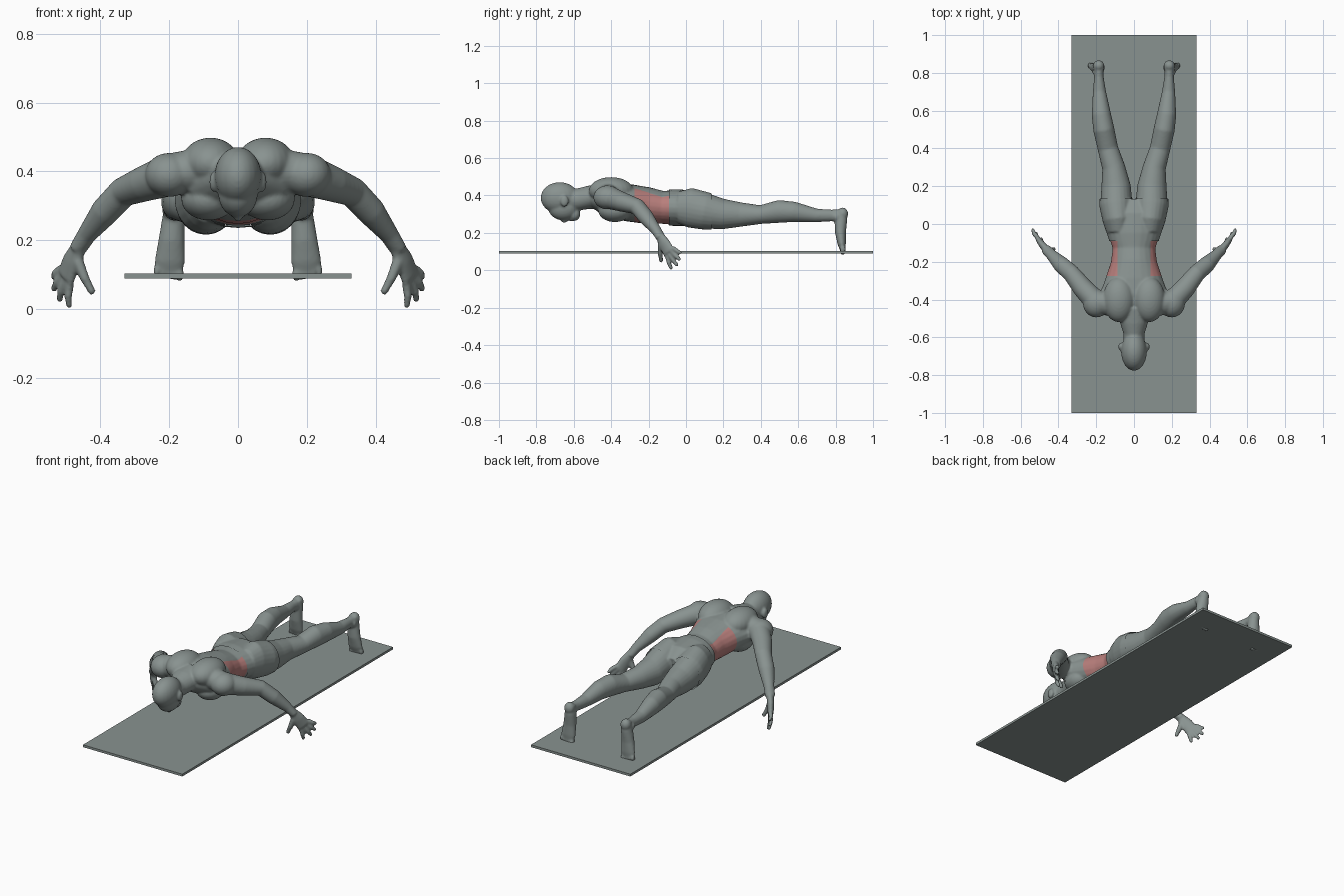
import bpy
import bmesh
import math
from mathutils import Vector, Matrix

cube = bpy.data.objects.get("Cube")
if cube:
    bpy.data.objects.remove(cube, do_unlink=True)


def material(name, rgb):
    mat = bpy.data.materials.new(name)
    mat.use_nodes = True
    mat.diffuse_color = (*rgb, 1)
    mat.node_tree.nodes["Principled BSDF"].inputs["Base Color"].default_value = (*rgb, 1)
    return mat


GREY = material("slate grey", (0.25, 0.29, 0.28))
PINK = material("muscle pink", (0.48, 0.21, 0.2))
UP, BACK = Vector((0, 0, 1)), Vector((0, 1, 0))


def loft(bm, sections, side=1, ref=UP, grow=0.0, sides=24):
    """Closed tube through (x, y, z, half width, half depth) sections."""
    centres = [Vector((s[0] * side, s[1], s[2])) for s in sections]
    rings = []
    for i, (c, sec) in enumerate(zip(centres, sections)):
        t = (centres[min(i + 1, len(centres) - 1)] - centres[max(i - 1, 0)]).normalized()
        across = t.cross(ref).normalized()
        over = across.cross(t)
        ring = []
        for k in range(sides):
            a = math.tau * k / sides
            ring.append(bm.verts.new(c + across * math.cos(a) * (sec[3] + grow)
                                     + over * math.sin(a) * (sec[4] + grow)))
        rings.append(ring)
    for lower, upper in zip(rings, rings[1:]):
        for k in range(sides):
            n = (k + 1) % sides
            bm.faces.new((lower[k], lower[n], upper[n], upper[k]))
    bm.faces.new(rings[0])
    bm.faces.new(rings[-1])


def ball(bm, centre, radii, side=1, grow=0.0):
    x, y, z = centre
    size = [r + grow for r in radii]
    bmesh.ops.create_uvsphere(bm, u_segments=24, v_segments=16, radius=1,
                              matrix=Matrix.Translation((x * side, y, z)) @ Matrix.Diagonal((*size, 1)))


def sculpt(name, bm, voxel=0.006, passes=5):
    """Fuse overlapping parts into one smooth skin."""
    bmesh.ops.recalc_face_normals(bm, faces=bm.faces)
    mesh = bpy.data.meshes.new(name)
    bm.to_mesh(mesh)
    bm.free()
    obj = bpy.data.objects.new(name, mesh)
    bpy.context.collection.objects.link(obj)
    remesh = obj.modifiers.new("fuse", 'REMESH')
    remesh.mode = 'VOXEL'
    remesh.voxel_size = voxel
    smooth = obj.modifiers.new("soften", 'SMOOTH')
    smooth.factor = 0.5
    smooth.iterations = passes
    graph = bpy.context.evaluated_depsgraph_get()
    baked = bpy.data.meshes.new_from_object(obj.evaluated_get(graph))
    obj.modifiers.clear()
    obj.data = baked
    baked.materials.clear()
    baked.materials.append(GREY)
    baked.materials.append(PINK)
    return obj


def cut(bm, point, normal, **clear):
    bmesh.ops.bisect_plane(bm, geom=bm.verts[:] + bm.edges[:] + bm.faces[:],
                           plane_co=point, plane_no=normal, **clear)


# Sections: x, y, z, half width, half depth
TORSO = [(0, -.51, .39, .08, .045), (0, -.45, .38, .16, .075), (0, -.38, .37, .185, .095),
         (0, -.3, .36, .155, .1), (0, -.2, .345, .122, .098), (0, -.13, .337, .113, .088),
         (0, -.05, .335, .138, .093), (0, .05, .33, .15, .088), (0, .12, .315, .14, .06)]
LEG = [(.08, -.04, .335, .06, .08), (.085, .02, .335, .075, .1), (.093, .1, .318, .085, .095),
       (.095, .2, .3, .078, .081), (.108, .3, .298, .061, .064), (.138, .4, .298, .054, .05),
       (.16, .5, .315, .056, .061), (.173, .58, .312, .051, .054), (.183, .7, .293, .035, .036),
       (.186, .78, .293, .025, .031), (.187, .84, .297, .024, .03)]
ARM = [(.1, -.42, .41, .07, .06), (.2, -.415, .39, .064, .062), (.27, -.34, .365, .054, .052),
       (.333, -.26, .34, .046, .043), (.385, -.215, .285, .044, .041),
       (.44, -.16, .215, .029, .027), (.465, -.135, .175, .028, .023)]
FOOT = [(.186, .83, .32, .026, .026), (.187, .828, .27, .032, .034), (.193, .826, .2, .038, .029),
        (.198, .833, .14, .044, .022), (.2, .837, .112, .04, .015)]
PALM = [(.46, -.14, .185, .024, .02), (.482, -.115, .14, .036, .019), (.5, -.09, .095, .038, .016)]
TIPS = [(.535, -.032, .095), (.534, -.036, .06), (.518, -.05, .03), (.49, -.08, .013)]

# Body
bm = bmesh.new()
loft(bm, TORSO)
loft(bm, [(0, -.44, .395, .1, .07), (0, -.52, .39, .075, .062),
          (0, -.58, .378, .056, .058), (0, -.65, .375, .054, .058)])

# Head: skull, face, nose, chin
ball(bm, (0, -.675, .387), (.068, .102, .084))
ball(bm, (0, -.655, .335), (.057, .082, .068))
ball(bm, (0, -.65, .275), (.013, .022, .022))
ball(bm, (0, -.597, .3), (.036, .032, .036))
ball(bm, (0, -.612, .277), (.02, .016, .016))

for side in (1, -1):
    # Ear, shoulder blade, chest and shoulder
    ball(bm, (.07, -.65, .37), (.013, .022, .03), side)
    ball(bm, (.08, -.4, .425), (.085, .12, .073), side)
    ball(bm, (.085, -.38, .32), (.08, .09, .062), side)
    ball(bm, (.2, -.42, .39), (.07, .075, .064), side)
    loft(bm, ARM, side)

    # Hand: palm, four fingers and thumb
    loft(bm, PALM, side, ref=Vector((.8 * side, -.6, 0)))
    for i, tip in enumerate(TIPS):
        knuckle = Vector((.513, -.068, .118)).lerp(Vector((.488, -.1, .075)), i / 3)
        mid = knuckle.lerp(Vector(tip), 0.6) + Vector((.004, -.003, 0))
        loft(bm, [(*knuckle, .013, .013), (*mid, .012, .012), (*tip, .01, .01)],
             side, ref=BACK, sides=12)
        ball(bm, tip, (.01, .01, .011), side)
    loft(bm, [(.465, -.135, .14, .017, .017), (.445, -.138, .09, .014, .014),
              (.426, -.133, .055, .011, .011)], side, ref=BACK, sides=12)
    ball(bm, (.425, -.133, .053), (.012, .012, .012), side)

    # Leg, foot, heel, ankle and toes
    loft(bm, LEG, side)
    loft(bm, FOOT, side, ref=BACK)
    ball(bm, (.187, .838, .302), (.03, .029, .034), side)
    ball(bm, (.19, .805, .285), (.031, .022, .026), side)
    for i in range(5):
        ball(bm, (.168 + i * .017, .838, .101 + i * .003),
             (.0115 - i * .0006, .016, .02), side)

body = sculpt("body", bm)

# Pink waist muscles, leaving the middle of the back grey
bm = bmesh.new()
bm.from_mesh(body.data)
for y in (-.275, -.09):
    cut(bm, (0, y, 0), BACK)
for x in (-.088, .088):
    cut(bm, (x, 0, 0), (1, 0, 0))
for face in bm.faces:
    c = face.calc_center_median()
    waist = -.275 < c.y < -.09 and abs(c.x) < .2 and c.z > .2
    on_arm = c.y < -.2 and abs(c.x) > .165
    spine = c.z > .36 and abs(c.x) < .088
    face.material_index = int(waist and not spine and not on_arm)
    face.smooth = True
bm.to_mesh(body.data)
bm.free()

# Shorts: a thin shell over hips and upper thighs
bm = bmesh.new()
loft(bm, TORSO, grow=.006)
for side in (1, -1):
    loft(bm, LEG[:5], side, grow=.006)
shorts = sculpt("shorts", bm)
bm = bmesh.new()
bm.from_mesh(shorts.data)
cut(bm, (0, -.09, 0), BACK, clear_inner=True)
cut(bm, (0, .135, 0), BACK, clear_outer=True)
for face in bm.faces:
    face.smooth = True
bm.to_mesh(shorts.data)
bm.free()

# Exercise mat
bpy.ops.mesh.primitive_cube_add(size=1, location=(0, 0, .097))
floor_mat = bpy.context.object
floor_mat.name = "exercise_mat"
floor_mat.scale = (.66, 2, .014)
floor_mat.data.materials.append(GREY)
